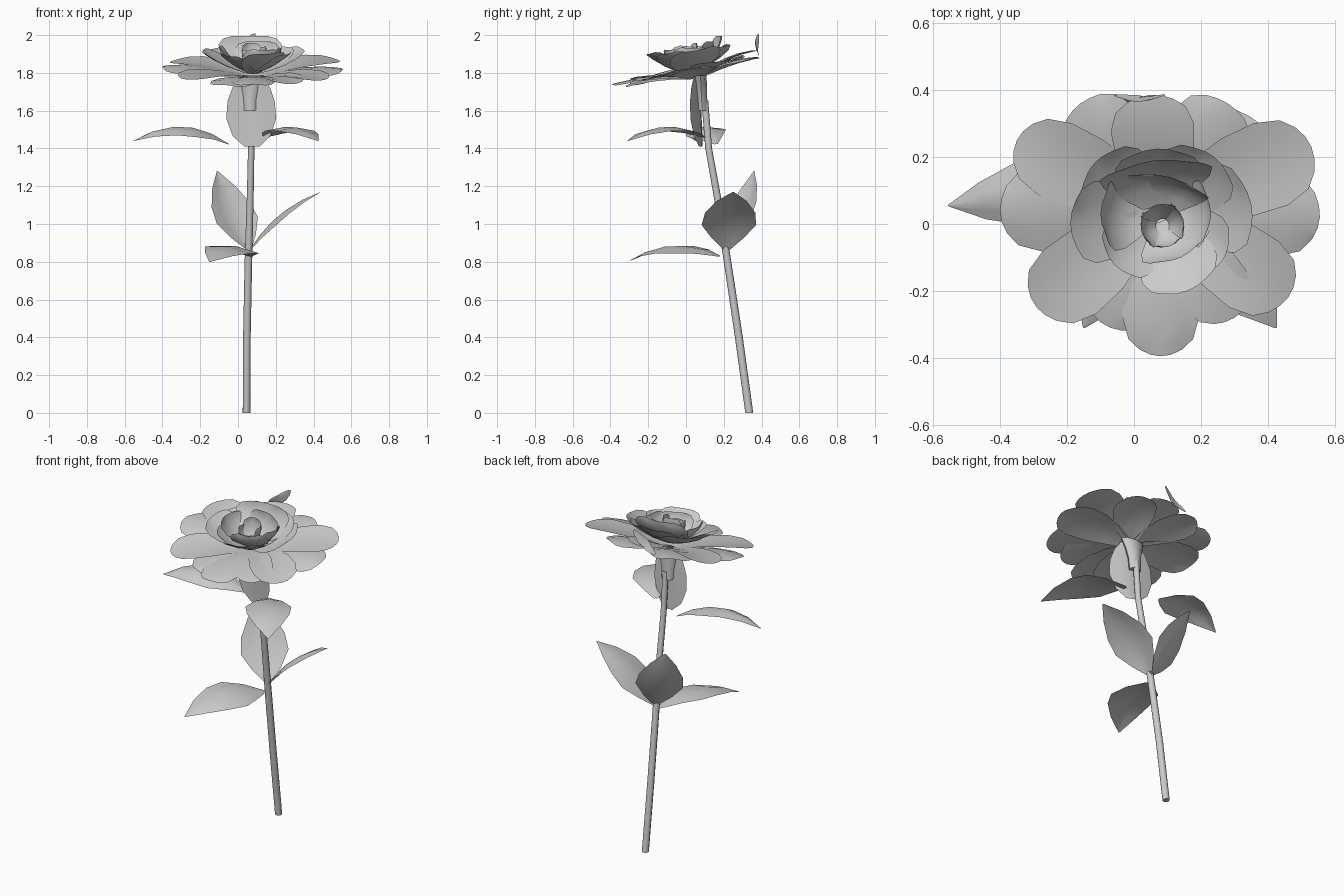
import bpy, bmesh, math
from mathutils import Vector

cube = bpy.data.objects.get("Cube")
if cube:
    bpy.data.objects.remove(cube)

grey = bpy.data.materials.new("plain_grey")
grey.use_nodes = True
grey.diffuse_color = (0.6, 0.6, 0.6, 1)
grey.node_tree.nodes["Principled BSDF"].inputs["Base Color"].default_value = (0.6, 0.6, 0.6, 1)

PETAL = [(0, .3), (.25, .68), (.5, .94), (.75, 1), (.92, .84), (1, .55)]
LEAF = [(0, .08), (.18, .6), (.38, 1), (.58, .92), (.8, .55), (1, .02)]
OVAL = [(0, .3), (.15, .75), (.4, 1), (.65, .95), (.85, .75), (1, .45)]


def finish(name, bm):
    mesh = bpy.data.meshes.new(name)
    bm.to_mesh(mesh)
    bm.free()
    mesh.materials.append(grey)
    obj = bpy.data.objects.new(name, mesh)
    bpy.context.collection.objects.link(obj)
    bpy.ops.object.select_all(action='DESELECT')
    obj.select_set(True)
    bpy.context.view_layer.objects.active = obj
    bpy.ops.object.shade_smooth_by_angle(angle=math.radians(50))
    return obj


def blade(name, base, tip, width, outline=PETAL, arch=0.0, cup=0.0, fold=0.0,
          up=(0, -.2, 1), round_tip=.045):
    """Thin curved sheet from base to tip; arch bends its length, cup and fold its width."""
    base, tip = Vector(base), Vector(tip)
    axis = tip - base
    side = axis.cross(Vector(up)).normalized()
    normal = side.cross(axis).normalized()
    bm = bmesh.new()
    rows = []
    for t, w in outline:
        row = []
        for s in (-1, -.5, 0, .5, 1):
            along = t * (1 - round_tip * s * s * t)
            lift = arch * 4 * t * (1 - t) + (cup * s * s + fold * abs(s)) * w
            row.append(bm.verts.new(base + axis * along + side * (s * w * width / 2) + normal * lift))
        rows.append(row)
    for a, b in zip(rows, rows[1:]):
        for i in range(4):
            bm.faces.new((a[i], a[i + 1], b[i + 1], b[i]))
    return finish(name, bm)


def leaf(name, base, tip, width, **shape):
    return blade(name, base, tip, width, LEAF, round_tip=0, **shape)


def tube(name, rings, sides=8):
    """Loft through elliptical rings given as x, y, z, x radius, y radius."""
    bm = bmesh.new()
    loops = []
    for x, y, z, rx, ry in rings:
        loops.append([bm.verts.new((x + rx * math.cos(i * math.tau / sides),
                                    y + ry * math.sin(i * math.tau / sides), z)) for i in range(sides)])
    for a, b in zip(loops, loops[1:]):
        for i in range(sides):
            j = (i + 1) % sides
            bm.faces.new((a[i], a[j], b[j], b[i]))
    bm.faces.new(loops[0][::-1])
    bm.faces.new(loops[-1])
    return finish(name, bm)


# Stem and flared flower base
tube("stem", [(.045, .335, 0, .02, .021), (.047, .28, .4, .02, .021), (.055, .22, .8, .02, .02),
              (.065, .165, 1.15, .018, .019), (.07, .12, 1.4, .017, .018), (.07, .1, 1.65, .017, .018)])
tube("flower_base", [(.066, .086, 1.6, .037, .03), (.066, .082, 1.67, .042, .03),
                     (.07, .08, 1.73, .058, .032), (.075, .075, 1.785, .08, .033)])

# Leaves
leaf("upper_right_leaf", (-.05, .16, 1.425), (-.555, .055, 1.44), .21, arch=.085, fold=-.03)
leaf("upper_left_leaf", (.14, .1, 1.46), (.425, -.31, 1.44), .26, arch=.065, fold=-.02, up=(0, 0, 1))
leaf("lower_front_leaf", (.06, .18, .83), (-.15, -.31, .8), .28, arch=.07, fold=-.02, up=(.15, 0, 1))
leaf("lower_left_leaf", (.06, .215, .86), (.44, .25, 1.17), .29, arch=.045, fold=-.02, up=(0, 0, 1))
leaf("lower_back_leaf", (.06, .215, .86), (-.11, .36, 1.28), .27, arch=-.03, fold=.03, up=(.6, -.9, .3))
blade("flower_leaf", (.075, .085, 1.41), (.075, .065, 1.78), .27, OVAL, cup=.015, fold=.01,
      up=(-.22, -1, 0), round_tip=0)

# Wide outer petals: tip x, tip y, width, height offset
centre = Vector((.08, .06, 1.775))
outer = [(.08, -.395, .23, 0), (-.29, -.25, .25, 0), (-.4, .04, .26, .01), (-.35, .25, .24, 0),
         (-.16, .36, .24, 0), (.045, .385, .25, .03), (.28, .36, .25, 0), (.53, .23, .27, .01),
         (.555, .02, .26, 0), (.46, -.22, .25, -.01), (-.07, -.31, .24, -.02), (.3, -.28, .22, -.02)]
for n, (x, y, width, lift) in enumerate(outer):
    tip = Vector((x, y, 1.815 + .19 * y + lift))
    blade("outer_petal_%d" % (n + 1), centre.lerp(tip, .05), tip, width,
          arch=.022, cup=.012 if n % 2 else -.015)
blade("curled_back_tip", (.04, .38, 1.92), (.01, .365, 1.96), .19, cup=-.015, up=(0, -1, 0))

# Middle petals, rising from the centre
core = Vector((.08, .03, 1.79))
middle = [(-.19, 0, 1.91, .25), (-.06, -.12, 1.89, .2), (.16, -.2, 1.9, .24), (.27, -.1, 1.9, .2),
          (.35, .06, 1.92, .28), (.24, .2, 1.94, .24), (.07, .225, 1.95, .26), (-.12, .18, 1.93, .24)]
for n, (x, y, z, width) in enumerate(middle):
    tip = Vector((x, y, z))
    blade("middle_petal_%d" % (n + 1), core.lerp(tip, .05), tip, width, arch=-.012, cup=.02)

# Steep inner cup, with two tall petals behind the heart
inner = [(-.1, .03, 1.94, .22), (.14, -.1, 1.92, .22), (.23, .03, 1.93, .2),
         (.06, .19, 1.995, .34), (.11, .14, 1.965, .25)]
for n, (x, y, z, width) in enumerate(inner):
    tip = Vector((x, y, z))
    blade("inner_petal_%d" % (n + 1), core.lerp(tip, .15), tip, width, arch=-.03, cup=.025, up=(0, 0, 1))

# Closed heart
foot = Vector((.085, -.005, 1.82))
for n in range(4):
    a = n * math.tau / 4 + .3
    d = Vector((math.cos(a), math.sin(a), 0))
    blade("heart_petal_%d" % (n + 1), foot + d * .02, foot + d * .065 + Vector((0, 0, .11 + .03 * d.y)),
          .11, arch=-.015, cup=.02, up=(0, 0, 1))
